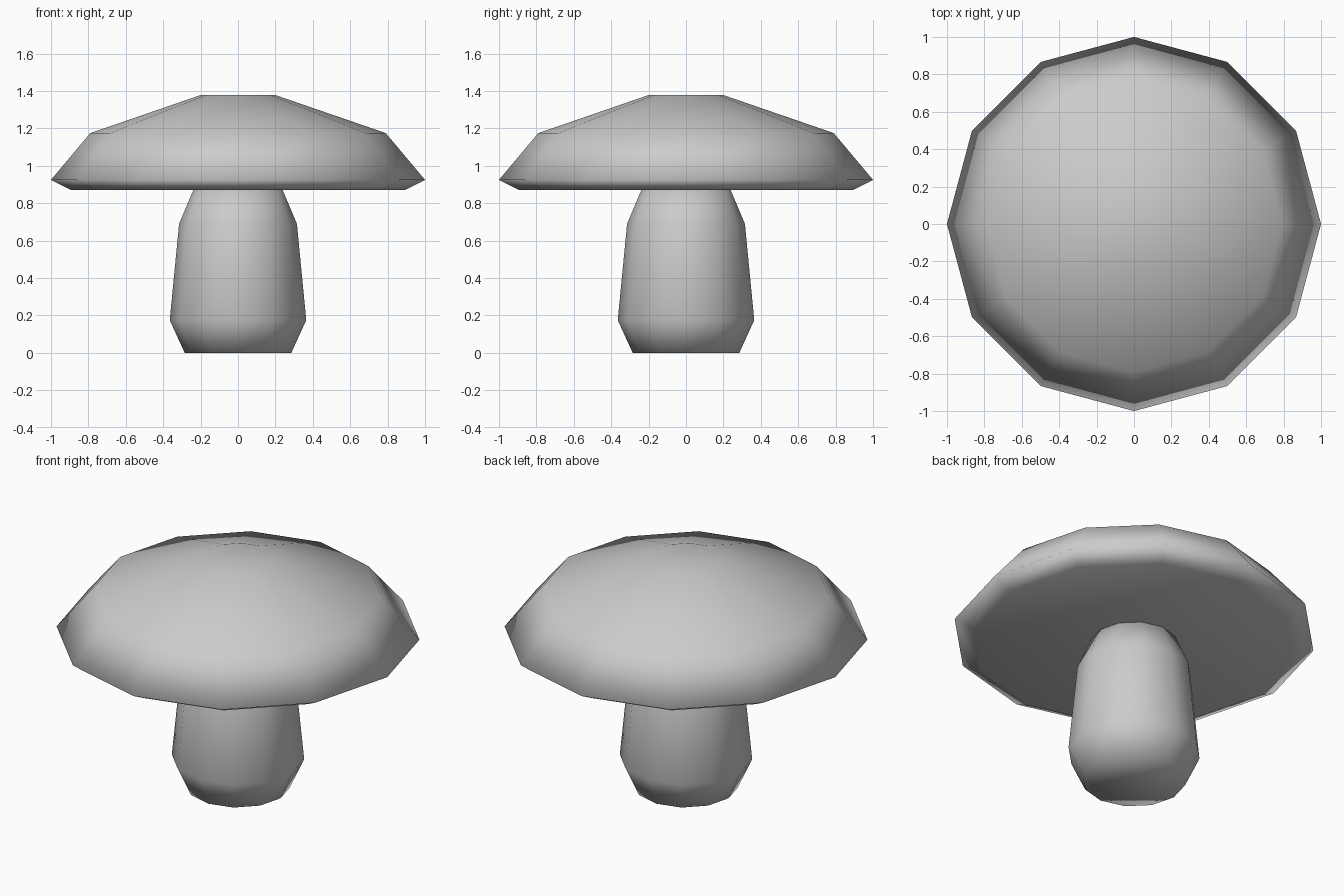
import bpy, bmesh
from math import cos, sin, pi

if "Cube" in bpy.data.objects:
    bpy.data.objects.remove(bpy.data.objects["Cube"])

SIDES = 12

def lathe(name, profile):
    """Closed 12-sided turned solid from (radius, z) pairs, bottom to top."""
    bm = bmesh.new()
    rings = [[bm.verts.new((r * cos(2 * pi * i / SIDES), r * sin(2 * pi * i / SIDES), z))
              for i in range(SIDES)] for r, z in profile]
    for low, high in zip(rings, rings[1:]):
        for i in range(SIDES):
            j = (i + 1) % SIDES
            bm.faces.new((low[i], low[j], high[j], high[i]))
    bm.faces.new(rings[0][::-1])
    bm.faces.new(rings[-1])
    for f in bm.faces:
        f.smooth = True
    mesh = bpy.data.meshes.new(name)
    bm.to_mesh(mesh)
    bm.free()
    obj = bpy.data.objects.new(name, mesh)
    bpy.context.collection.objects.link(obj)
    return obj

# Stem, bulging near the foot and tapering into the cap
lathe("stem", [(0.285, 0.0), (0.365, 0.175), (0.315, 0.69), (0.235, 0.88)])

# Cap with flat underside, undercut rim and flattened crown
lathe("cap", [(0.89, 0.87), (1.0, 0.925), (0.79, 1.175), (0.195, 1.38)])
